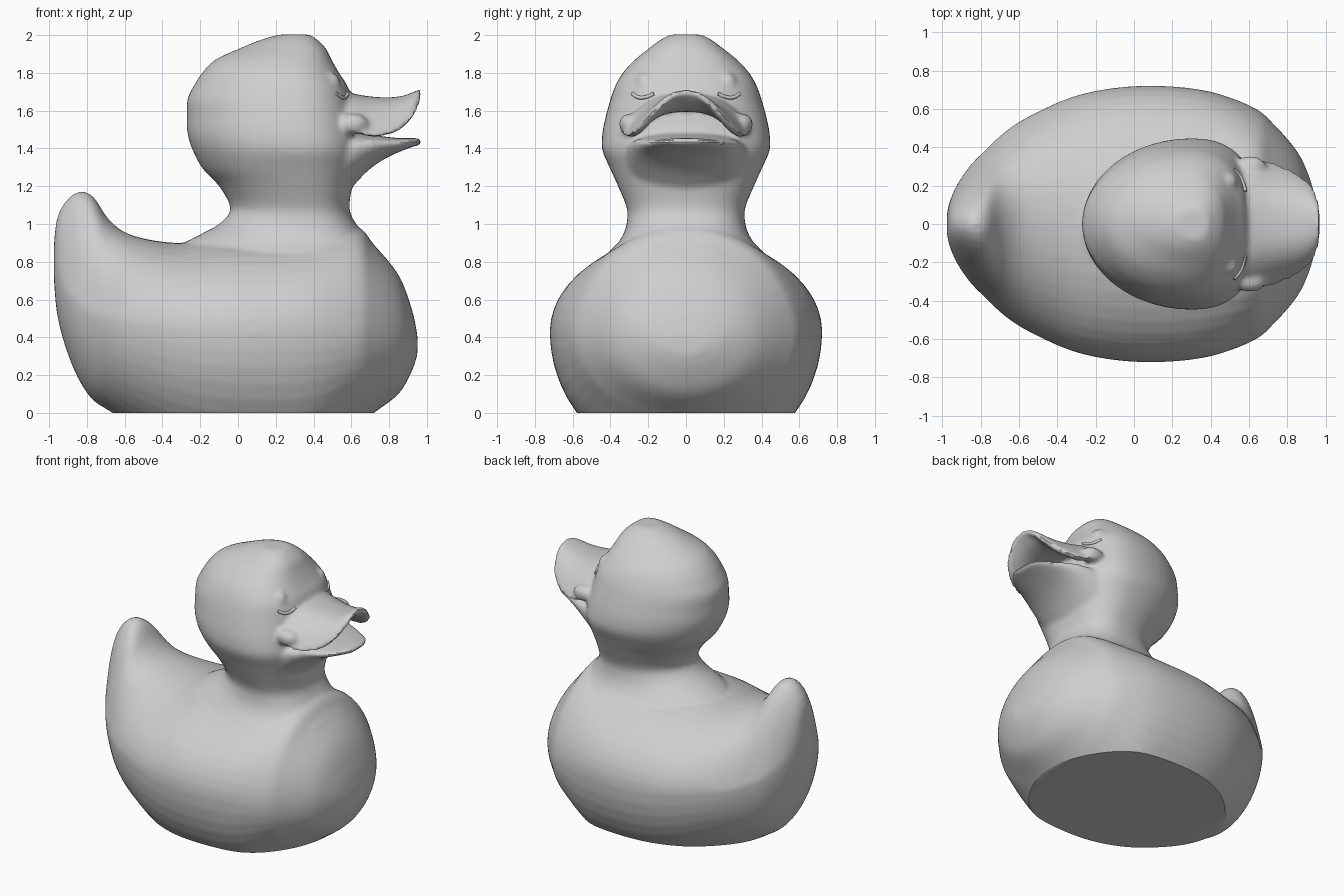
import bpy, bmesh
from math import sin, cos, pi, radians, copysign

old = bpy.data.objects.get("Cube")
if old:
    bpy.data.objects.remove(old, do_unlink=True)

grey = bpy.data.materials.new("plain grey")
grey.use_nodes = True
grey.diffuse_color = (0.62, 0.62, 0.62, 1)
grey.node_tree.nodes["Principled BSDF"].inputs["Base Color"].default_value = (0.62, 0.62, 0.62, 1)

SEG = 48
ANGLES = [2 * pi * i / SEG for i in range(SEG)]


def ease(rows, steps=4):
    """Add flowing rows between the given ones."""
    padded = [rows[0]] + list(rows) + [rows[-1]]
    result = []
    for a, b, c, d in zip(padded, padded[1:], padded[2:], padded[3:]):
        for k in range(steps):
            t = k / steps
            result.append([q + t / 2 * (r - p + t * (2 * p - 5 * q + 4 * r - s
                           + t * (3 * (q - r) + s - p))) for p, q, r, s in zip(a, b, c, d)])
    return result + [rows[-1]]


def loft(name, make_ring, rows):
    """Skin a row of closed rings and cap both ends."""
    bm = bmesh.new()
    rings = [[bm.verts.new(p) for p in make_ring(*row)] for row in ease(rows)]
    n = len(rings[0])
    for a, b in zip(rings, rings[1:]):
        for i in range(n):
            j = (i + 1) % n
            bm.faces.new((a[i], a[j], b[j], b[i]))
    bm.faces.new(rings[0])
    bm.faces.new(rings[-1])
    bmesh.ops.recalc_face_normals(bm, faces=bm.faces[:])
    mesh = bpy.data.meshes.new(name)
    bm.to_mesh(mesh)
    bm.free()
    obj = bpy.data.objects.new(name, mesh)
    bpy.context.collection.objects.link(obj)
    return obj


def egg_ring(x, low, mid, top, half, power):
    """Upright cross-section; a higher power makes the top more pointed."""
    ring = []
    for t in ANGLES:
        s = sin(t)
        z = mid + (top - mid) * s ** power if s > 0 else mid + (mid - low) * s
        ring.append((x, half * cos(t), z))
    return ring


def level_ring(z, back, front, half):
    """Horizontal slice, rounder behind and blunter in front."""
    centre = back + 0.61 * (front - back)
    ring = []
    for t in ANGLES:
        c, s = cos(t), sin(t)
        e = 2 / 2.5 if c > 0 else 1
        reach = front - centre if c > 0 else centre - back
        ring.append((centre + reach * copysign(abs(c) ** e, c),
                     half * copysign(abs(s) ** e, s), z))
    return ring


def arch_ring(x, half, top, edge):
    """Crescent cross-section of the raised upper beak."""
    steps = [1 - i / 10 for i in range(21)]
    rise = [(top - edge) * (1 - abs(v) ** 2.8) for v in steps]
    outer = [(x, half * v, edge + r) for v, r in zip(steps, rise)]
    inner = [(x, half * 0.82 * v, edge + 0.62 * r) for v, r in zip(steps, rise)]
    return outer + inner[::-1]


def ball(name, place, size):
    bpy.ops.mesh.primitive_uv_sphere_add(segments=20, ring_count=12, location=place)
    obj = bpy.context.object
    obj.name = name
    obj.scale = size
    return obj


# Body with upturned tail: x, low, mid, top, half width, pointedness
body = loft("body_and_head", egg_ring, (
    (-0.975, 0.72, 0.80, 0.88, 0.06, 1),
    (-0.96, 0.54, 0.74, 1.02, 0.12, 1.3),
    (-0.92, 0.37, 0.66, 1.11, 0.21, 1.8),
    (-0.85, 0.19, 0.58, 1.17, 0.31, 2),
    (-0.77, 0.07, 0.53, 1.15, 0.39, 2),
    (-0.68, 0.01, 0.50, 1.02, 0.475, 1.7),
    (-0.56, -0.07, 0.48, 0.94, 0.555, 1.3),
    (-0.33, -0.20, 0.45, 0.90, 0.66, 1.1),
    (-0.10, -0.27, 0.43, 0.92, 0.71, 1),
    (0.15, -0.29, 0.43, 0.93, 0.72, 1),
    (0.40, -0.26, 0.43, 0.95, 0.69, 1),
    (0.62, -0.08, 0.42, 0.99, 0.61, 1.1),
    (0.72, 0.00, 0.42, 0.89, 0.53, 1),
    (0.85, 0.10, 0.41, 0.73, 0.38, 1),
    (0.92, 0.22, 0.40, 0.55, 0.23, 1),
    (0.95, 0.31, 0.36, 0.41, 0.10, 1)))

# Neck and head: z, back, front, half width
head = loft("neck_and_head", level_ring, (
    (0.78, -0.30, 0.80, 0.46),
    (0.85, -0.30, 0.755, 0.41),
    (0.90, -0.28, 0.71, 0.36),
    (0.95, -0.19, 0.665, 0.33),
    (1.00, -0.10, 0.625, 0.315),
    (1.08, -0.04, 0.59, 0.312),
    (1.20, -0.10, 0.605, 0.36),
    (1.29, -0.185, 0.63, 0.40),
    (1.39, -0.24, 0.65, 0.443),
    (1.48, -0.268, 0.64, 0.443),
    (1.57, -0.27, 0.62, 0.425),
    (1.66, -0.268, 0.60, 0.40),
    (1.73, -0.235, 0.58, 0.375),
    (1.80, -0.19, 0.535, 0.335),
    (1.87, -0.12, 0.495, 0.27),
    (1.93, 0.01, 0.465, 0.195),
    (1.975, 0.12, 0.42, 0.135),
    (2.003, 0.22, 0.38, 0.08)))

# Lower beak running into the chin
jaw = loft("lower_beak", egg_ring, (
    (0.35, 0.96, 1.34, 1.50, 0.36, 1),
    (0.50, 1.09, 1.37, 1.50, 0.34, 1),
    (0.60, 1.19, 1.40, 1.49, 0.315, 1),
    (0.68, 1.275, 1.42, 1.475, 0.29, 1),
    (0.76, 1.335, 1.43, 1.465, 0.255, 1),
    (0.85, 1.38, 1.43, 1.455, 0.21, 1),
    (0.93, 1.41, 1.435, 1.455, 0.15, 1),
    (0.972, 1.42, 1.435, 1.455, 0.08, 1)))

# Upper beak: x, half width, top, edge height
beak = loft("upper_beak", arch_ring, (
    (0.46, 0.32, 1.70, 1.52),
    (0.60, 0.35, 1.69, 1.49),
    (0.70, 0.33, 1.675, 1.465),
    (0.80, 0.295, 1.67, 1.475),
    (0.88, 0.25, 1.68, 1.515),
    (0.93, 0.195, 1.70, 1.575),
    (0.955, 0.145, 1.71, 1.62),
    (0.972, 0.09, 1.71, 1.66)))

# Mouth corners and gently raised eyes
details = []
for side, label in ((1, "left"), (-1, "right")):
    details.append(ball(label + "_mouth_corner", (0.605, side * 0.297, 1.53), (0.085, 0.058, 0.055)))
    details.append(ball(label + "_eye", (0.488, side * 0.22, 1.735), (0.055, 0.05, 0.07)))

# Melt the parts into one soft skin
bpy.ops.object.select_all(action="DESELECT")
for part in [body, head, jaw, beak] + details:
    part.select_set(True)
bpy.context.view_layer.objects.active = body
bpy.ops.object.join()
remesh = body.modifiers.new("Merge", "REMESH")
remesh.mode = "VOXEL"
remesh.voxel_size = 0.015
soften = body.modifiers.new("Soften", "SMOOTH")
soften.factor = 0.5
soften.iterations = 6
for modifier in ("Merge", "Soften"):
    bpy.ops.object.modifier_apply(modifier=modifier)

# Flat base
bm = bmesh.new()
bm.from_mesh(body.data)
bmesh.ops.bisect_plane(bm, geom=bm.verts[:] + bm.edges[:] + bm.faces[:],
                       plane_co=(0, 0, 0), plane_no=(0, 0, 1), clear_inner=True)
rim = [e for e in bm.edges if e.is_boundary]
bmesh.ops.holes_fill(bm, edges=rim, sides=0)
bm.to_mesh(body.data)
bm.free()
body.data.materials.clear()
body.data.materials.append(grey)
bpy.ops.object.shade_smooth_by_angle(angle=radians(40))

# Lower eyelid creases
for side, label in ((1, "left"), (-1, "right")):
    curve = bpy.data.curves.new(label + "_eyelid", "CURVE")
    curve.dimensions = "3D"
    curve.bevel_depth = 0.01
    curve.bevel_resolution = 2
    curve.use_fill_caps = True
    line = curve.splines.new("BEZIER")
    path = ((0.58, 0.17, 1.69), (0.573, 0.20, 1.675), (0.552, 0.25, 1.67), (0.52, 0.285, 1.69))
    line.bezier_points.add(len(path) - 1)
    for point, (x, y, z) in zip(line.bezier_points, path):
        point.co = (x, side * y, z)
        point.handle_left_type = point.handle_right_type = "AUTO"
    curve.materials.append(grey)
    lid = bpy.data.objects.new(label + "_eyelid", curve)
    bpy.context.collection.objects.link(lid)
